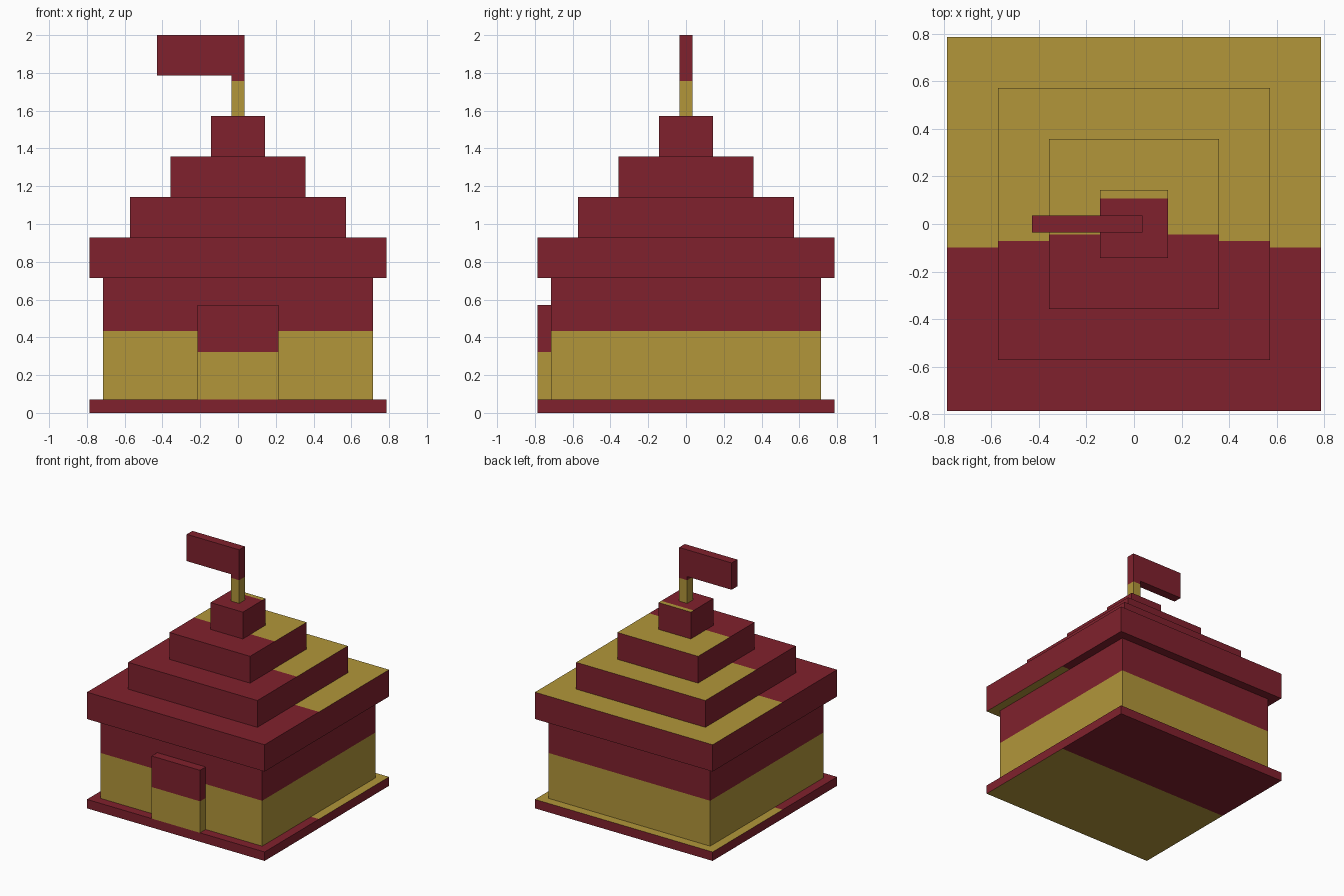
import bpy, bmesh

if "Cube" in bpy.data.objects:
    bpy.data.objects.remove(bpy.data.objects["Cube"])

U = 1 / 14  # building grid unit


def material(name, rgb):
    m = bpy.data.materials.new(name)
    m.diffuse_color = (*rgb, 1)
    m.use_nodes = True
    m.node_tree.nodes["Principled BSDF"].inputs["Base Color"].default_value = m.diffuse_color
    return m


RED, GOLD = 0, 1
MATS = [material("dark_red", (0.216, 0.0152, 0.0262)),
        material("gold", (0.445, 0.305, 0.042))]


def cut(bm, faces, co, no):
    """Split only the given faces along a plane."""
    geom = set(faces)
    for f in faces:
        geom.update(f.edges)
        geom.update(f.verts)
    bmesh.ops.bisect_plane(bm, geom=list(geom), plane_co=co, plane_no=no)


def block(name, x, y, z, wall_split=None, top_split=None, base_split=None):
    """Box from ranges in grid units.
    Walls are gold below wall_split, the top is gold behind top_split,
    the underside is gold in front of base_split; the rest is red."""
    (x0, x1), (y0, y1), (z0, z1) = [[v * U for v in r] for r in (x, y, z)]
    bm = bmesh.new()
    bmesh.ops.create_cube(bm, size=1)
    for v in bm.verts:
        v.co = (x1 if v.co.x > 0 else x0,
                y1 if v.co.y > 0 else y0,
                z1 if v.co.z > 0 else z0)
    bm.normal_update()

    def side(lo, hi):
        return [f for f in bm.faces if lo < f.normal.z < hi]

    if wall_split is not None:
        cut(bm, side(-.5, .5), (0, 0, wall_split * U), (0, 0, 1))
    if top_split is not None:
        cut(bm, side(.5, 2), (0, top_split * U, 0), (0, 1, 0))
    if base_split is not None:
        cut(bm, side(-2, -.5), (0, base_split * U, 0), (0, 1, 0))
    bm.normal_update()

    for f in bm.faces:
        c, n = f.calc_center_median(), f.normal.z
        if n > .5:
            gold = top_split is not None and c.y > top_split * U
        elif n < -.5:
            gold = base_split is not None and c.y < base_split * U
        else:
            gold = wall_split is not None and c.z < wall_split * U
        f.material_index = GOLD if gold else RED

    mesh = bpy.data.meshes.new(name)
    bm.to_mesh(mesh)
    bm.free()
    for m in MATS:
        mesh.materials.append(m)
    ob = bpy.data.objects.new(name, mesh)
    bpy.context.collection.objects.link(ob)
    return ob


# Floor slab
block("floor_slab", (-11, 11), (-11, 11), (0, 1), top_split=-1.375, base_split=1.375)

# Two-tone walls and the door standing proud of them
block("walls", (-10, 10), (-10, 10), (1, 10), wall_split=6.08)
block("door", (-3, 3), (-11, -10), (1, 8), wall_split=4.53)

# Stepped roof: half width and where the gold starts on top
for i, (half, split) in enumerate([(11, -1.375), (8, -1), (5, -0.625), (2, 1.5)]):
    block(f"roof_tier_{i + 1}", (-half, half), (-half, half), (10 + 3 * i, 13 + 3 * i),
          top_split=split, base_split=half / 8)

# Flagpole and flag
block("flagpole", (-.5, .5), (-.5, .5), (22, 28), wall_split=24.6)
block("flag", (-6, -.5), (-.5, .5), (25, 28))
